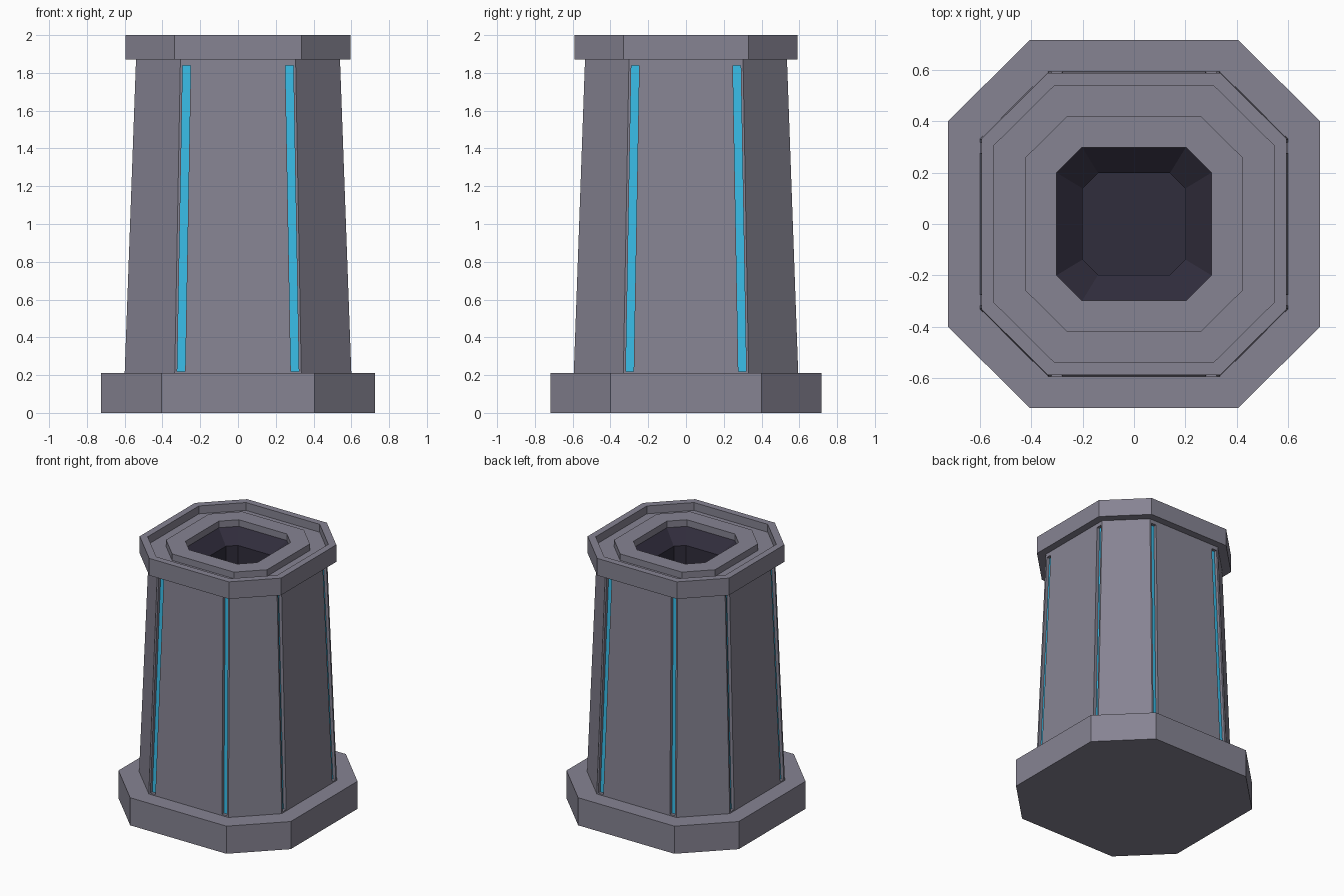
import bpy, bmesh

if "Cube" in bpy.data.objects:
    bpy.data.objects.remove(bpy.data.objects["Cube"])

Y_SCALE = 0.99
GROOVE_DEPTH = 0.03


def material(name, rgb):
    m = bpy.data.materials.new(name)
    m.diffuse_color = (*rgb, 1)
    m.use_nodes = True
    m.node_tree.nodes["Principled BSDF"].inputs["Base Color"].default_value = m.diffuse_color
    return m


stone = material("stone", (0.24, 0.23, 0.29))
dark = material("dark_lining", (0.03, 0.026, 0.045))
glow = material("blue_glow", (0.04, 0.5, 0.8))


def turn(points, k):
    """Rotate 2D points by k quarter turns."""
    for _ in range(k):
        points = [(-y, x) for x, y in points]
    return points


def ring(side, z):
    """Repeat one side's points on all four sides."""
    return [(x, y * Y_SCALE, z) for k in range(4) for x, y in turn(side, k)]


def octagon(half, flat, z):
    return ring([(-flat, -half), (flat, -half)], z)


def body_size(z):
    t = (z - 0.21) / 1.66
    return 0.60 - 0.06 * t, 0.335 - 0.03 * t


def grooved(z, d):
    h, f = body_size(z)
    a, b = f - 0.013, f - 0.055
    left = [(-f, -h), (-a, -h), (-a, -h + d), (-b, -h + d), (-b, -h)]
    return ring(left + [(-x, y) for x, y in reversed(left)], z)


def loft(name, stacks, mat, cap_start=False, cap_end=False):
    """Bridge rings of equal point count; stacks is a list of ring lists."""
    bm = bmesh.new()
    for rings in stacks:
        vs = [[bm.verts.new(p) for p in r] for r in rings]
        n = len(vs[0])
        for lo, hi in zip(vs, vs[1:]):
            for i in range(n):
                j = (i + 1) % n
                bm.faces.new((lo[i], lo[j], hi[j], hi[i]))
        if cap_start:
            bm.faces.new(vs[0][::-1])
        if cap_end:
            bm.faces.new(vs[-1])
    bmesh.ops.remove_doubles(bm, verts=bm.verts, dist=1e-5)
    bmesh.ops.dissolve_degenerate(bm, dist=1e-5, edges=bm.edges)
    me = bpy.data.meshes.new(name)
    bm.to_mesh(me)
    bm.free()
    me.materials.append(mat)
    ob = bpy.data.objects.new(name, me)
    bpy.context.collection.objects.link(ob)
    return ob


# Base plinth
loft("base", [[octagon(0.725, 0.405, 0), octagon(0.725, 0.405, 0.21)]],
     stone, True, True)

# Tapered body with a groove beside each corner of the wide faces
loft("body", [[grooved(z, d) for z, d in (
    (0.21, 0), (0.22, 0), (0.22, GROOVE_DEPTH), (1.84, GROOVE_DEPTH),
    (1.84, 0), (1.87, 0))]], stone)

# Crown: outer rim, sunken channel, raised inner collar
loft("crown", [[octagon(*s) for s in (
    (0.50, 0.28, 1.87), (0.595, 0.335, 1.87), (0.595, 0.335, 2.0),
    (0.545, 0.31, 2.0), (0.545, 0.31, 1.94), (0.425, 0.26, 1.94),
    (0.425, 0.26, 1.99), (0.302, 0.202, 1.99), (0.302, 0.202, 1.94))]], stone)

# Dark opening: funnel and shaft
loft("opening", [[octagon(*s) for s in (
    (0.302, 0.202, 1.94), (0.20, 0.14, 1.85), (0.20, 0.14, 1.4))]],
    dark, cap_end=True)

# Glowing strips lying in the grooves
strips = []
for k in range(4):
    for s in (-1, 1):
        rings = []
        for z in (0.22, 1.84):
            h, f = body_size(z)
            a, b = f - 0.013, f - 0.055
            y0, y1 = -h + GROOVE_DEPTH - 0.006, -h + GROOVE_DEPTH
            pts = [(-a, y0), (-b, y0), (-b, y1), (-a, y1)]
            if s > 0:
                pts = [(-x, y) for x, y in reversed(pts)]
            rings.append([(x, y * Y_SCALE, z) for x, y in turn(pts, k)])
        strips.append(rings)
loft("glow_strips", strips, glow, True, True)
